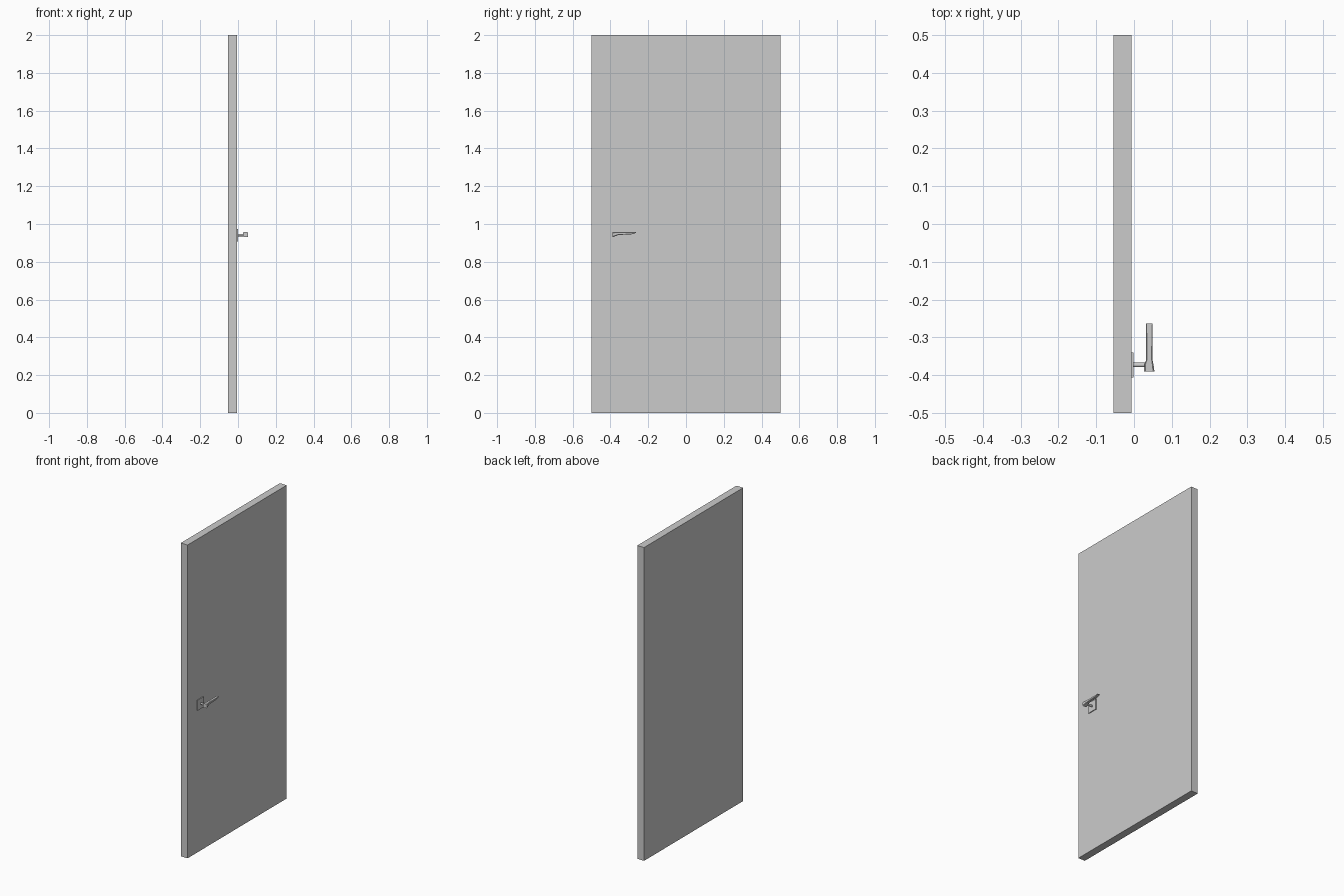
import bpy, bmesh, math

if "Cube" in bpy.data.objects:
    bpy.data.objects.remove(bpy.data.objects["Cube"])


def finish(name, bm):
    bmesh.ops.recalc_face_normals(bm, faces=bm.faces)
    me = bpy.data.meshes.new(name)
    bm.to_mesh(me)
    bm.free()
    ob = bpy.data.objects.new(name, me)
    bpy.context.collection.objects.link(ob)
    return ob


def box(name, x0, x1, y0, y1, z0, z1):
    bm = bmesh.new()
    bmesh.ops.create_cube(bm, size=1)
    for v in bm.verts:
        v.co = ((x0 + x1) / 2 + v.co.x * (x1 - x0),
                (y0 + y1) / 2 + v.co.y * (y1 - y0),
                (z0 + z1) / 2 + v.co.z * (z1 - z0))
    return finish(name, bm)


def loft(name, rings):
    bm = bmesh.new()
    rows = [[bm.verts.new(p) for p in ring] for ring in rings]
    n = len(rows[0])
    for a, b in zip(rows, rows[1:]):
        for i in range(n):
            j = (i + 1) % n
            bm.faces.new((a[i], a[j], b[j], b[i]))
    bm.faces.new(rows[0])
    bm.faces.new(rows[-1])
    return finish(name, bm)


HY, HZ = -0.373, 0.941   # handle axis

# door slab and square backing plate
box("door_panel", -0.054, -0.006, -0.5, 0.5, 0, 2)
box("handle_plate", -0.006, -0.001, HY - 0.033, HY + 0.033, HZ - 0.033, HZ + 0.033)

# round spindle out of the plate
rings = [[(x, HY + 0.006 * math.cos(t * math.pi / 8), HZ + 0.006 * math.sin(t * math.pi / 8))
          for t in range(16)] for x in (-0.001, 0.032)]
spindle = loft("handle_spindle", rings)

# lever: chamfered rectangular sections along y (y, x0, x1, z0, z1)
sections = [
    (-0.390, 0.027, 0.054, 0.930, 0.957),
    (-0.380, 0.027, 0.053, 0.934, 0.957),
    (-0.370, 0.028, 0.051, 0.938, 0.957),
    (-0.360, 0.032, 0.049, 0.942, 0.957),
    (-0.290, 0.032, 0.049, 0.945, 0.957),
    (-0.276, 0.032, 0.049, 0.949, 0.957),
    (-0.264, 0.032, 0.049, 0.953, 0.957),
]
rings = []
for y, x0, x1, z0, z1 in sections:
    c = 0.15 * min(x1 - x0, z1 - z0)
    rings.append([(x0 + c, y, z0), (x1 - c, y, z0), (x1, y, z0 + c), (x1, y, z1 - c),
                  (x1 - c, y, z1), (x0 + c, y, z1), (x0, y, z1 - c), (x0, y, z0 + c)])
lever = loft("handle_lever", rings)

# smooth the handle parts, keeping crisp edges
bpy.ops.object.select_all(action='DESELECT')
for ob in (spindle, lever):
    ob.select_set(True)
bpy.context.view_layer.objects.active = lever
bpy.ops.object.shade_smooth_by_angle(angle=math.radians(30))
